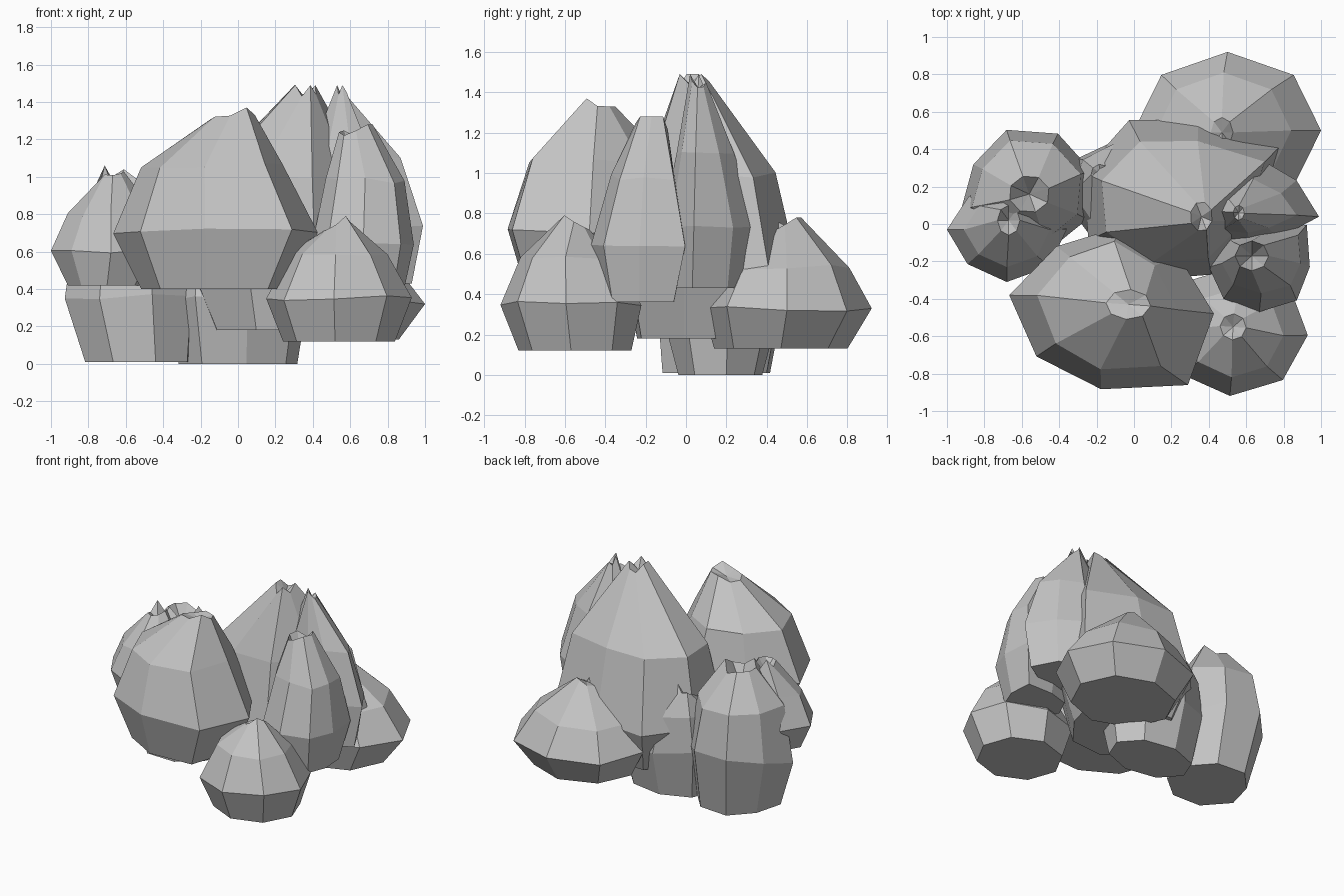
import bpy, bmesh, math, random

random.seed(4)

stone = bpy.data.materials.new("grey_stone")
stone.diffuse_color = (0.55, 0.55, 0.55, 1)


def rock(name, levels, phase=0.0, shape=(1,) * 8, peaks=(1,), dip=0.03, tilt=0.0):
    """Faceted boulder lofted through rings (z, cx, cy, rx, ry) with a jagged crown.
    shape scales each corner, peaks are the tallest crown corners, tilt raises the widest ring at the back."""
    bm = bmesh.new()
    rings = []
    sides = len(shape)
    last = len(levels) - 1
    for i, (z, cx, cy, rx, ry) in enumerate(levels):
        ring = []
        for k in range(sides):
            a = math.radians(phase) + 2 * math.pi * k / sides
            s, dz = shape[k], 0.0
            if i == last:
                s = 1
                dz = 0.04 if k in peaks else random.uniform(-0.04, 0.01)
            elif i > 0:
                dz = random.uniform(-0.015, 0.015)
            y = ry * s * math.sin(a)
            if i == 1:
                dz += tilt * max(y, 0)
            ring.append(bm.verts.new((cx + rx * s * math.cos(a), cy + y, z + dz)))
        rings.append(ring)
    # flat base, side bands, dipped crown
    bm.faces.new(rings[0][::-1])
    for lo, hi in zip(rings, rings[1:]):
        for k in range(sides):
            n = (k + 1) % sides
            bm.faces.new((lo[k], lo[n], hi[n], hi[k]))
    z, cx, cy = levels[last][:3]
    pit = bm.verts.new((cx, cy, z - dip))
    for k in range(sides):
        bm.faces.new((rings[-1][k], rings[-1][(k + 1) % sides], pit))
    mesh = bpy.data.meshes.new(name)
    bm.to_mesh(mesh)
    bm.free()
    mesh.materials.append(stone)
    bpy.context.collection.objects.link(bpy.data.objects.new(name, mesh))


# Large boulder at the front left
rock("front_boulder", [(0.40, -0.13, -0.43, 0.39, 0.37), (0.71, -0.12, -0.43, 0.55, 0.47),
                       (1.06, -0.14, -0.42, 0.38, 0.37), (1.33, -0.03, -0.43, 0.12, 0.08)], -6,
     (1, 0.85, 0.89, 0.85, 1, 0.94, 0.97, 1.18), peaks=(7,))
# Tall central boulder
rock("centre_boulder", [(0.18, 0.20, 0.10, 0.33, 0.36), (0.50, 0.20, 0.13, 0.47, 0.45),
                        (0.99, 0.22, 0.12, 0.39, 0.34), (1.45, 0.36, 0.04, 0.06, 0.08)], 27,
     (1.38, 1, 1.06, 1.06, 1.06, 1, 1, 1), peaks=(0, 3, 4, 6))
# Tall boulder on the right
rock("right_boulder", [(0.43, 0.65, 0.05, 0.28, 0.27), (0.74, 0.63, 0.06, 0.36, 0.30),
                       (1.10, 0.62, 0.06, 0.25, 0.18), (1.45, 0.56, 0.06, 0.03, 0.04)], -4,
     (1, 0.88, 1, 1, 1, 0.8, 0.6, 0.6), peaks=(4, 6))
# Slim boulder on the right, towards the front
rock("slim_boulder", [(0.36, 0.67, -0.23, 0.21, 0.18), (0.65, 0.67, -0.23, 0.27, 0.24),
                      (0.98, 0.68, -0.21, 0.21, 0.16), (1.24, 0.63, -0.17, 0.09, 0.08)], 0,
     (1, 1.33, 0.95, 1, 1, 1, 1, 1.05), peaks=(0, 1, 7), dip=0.2)
# Low boulder at the front right
rock("front_right_boulder", [(0.12, 0.54, -0.55, 0.30, 0.28), (0.35, 0.54, -0.57, 0.39, 0.35),
                             (0.59, 0.54, -0.58, 0.26, 0.24), (0.75, 0.53, -0.55, 0.07, 0.07)], -4,
     peaks=(7,), dip=0.08)
# Low wide boulder at the back right
rock("back_boulder", [(0.13, 0.49, 0.47, 0.37, 0.33), (0.33, 0.50, 0.50, 0.50, 0.42),
                      (0.53, 0.48, 0.50, 0.36, 0.31), (0.74, 0.47, 0.49, 0.06, 0.08)], 0,
     peaks=(1, 2, 6), dip=0.0)
# Barrel-shaped boulder at the left
rock("left_boulder", [(0.01, -0.53, 0.15, 0.29, 0.28), (0.36, -0.57, 0.18, 0.36, 0.34),
                      (0.76, -0.57, 0.18, 0.30, 0.28), (1.00, -0.56, 0.16, 0.11, 0.10)], 18,
     (1, 1, 1, 0.9, 1.04, 1.04, 1, 1), peaks=(0, 5), dip=0.15, tilt=0.35)
# Raised boulder at the far left
rock("left_upper_boulder", [(0.42, -0.70, -0.04, 0.21, 0.21), (0.60, -0.68, -0.03, 0.32, 0.28),
                            (0.80, -0.68, -0.03, 0.23, 0.20), (1.02, -0.67, 0.02, 0.06, 0.08)], 0,
     (1, 1, 1, 0.9, 1, 0.93, 1, 1), peaks=(3,), dip=0.08)
# Small boulder under the middle
rock("base_boulder", [(0.0, 0.0, 0.17, 0.32, 0.21), (0.35, 0.0, 0.17, 0.38, 0.30),
                      (0.60, -0.05, 0.20, 0.28, 0.24), (0.78, -0.18, 0.27, 0.05, 0.05)], 8)
